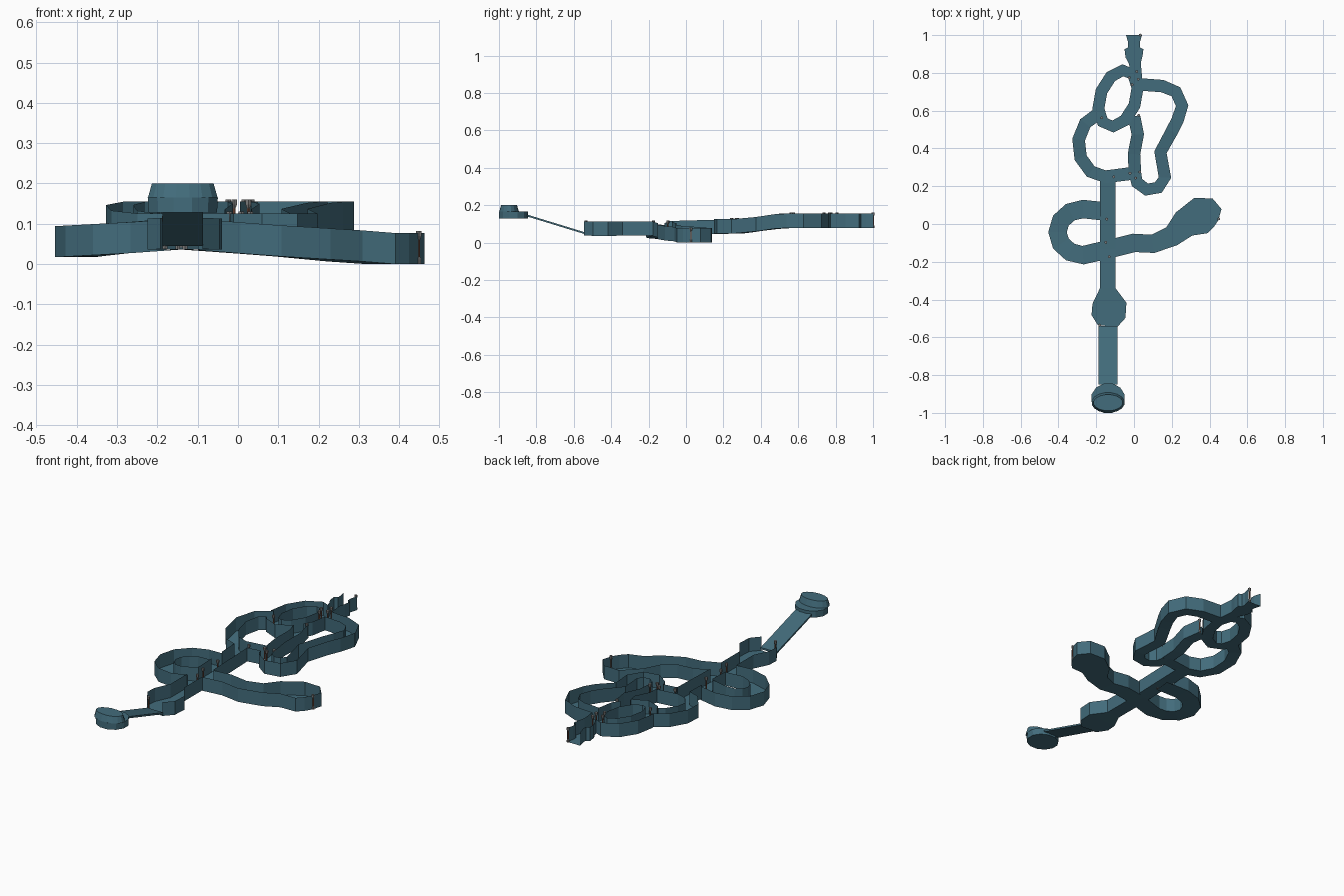
import bpy, bmesh, math
from mathutils import Vector

if "Cube" in bpy.data.objects:
    bpy.data.objects.remove(bpy.data.objects["Cube"])

WALL = 0.077


def material(name, col):
    m = bpy.data.materials.new(name)
    m.diffuse_color = (*col, 1)
    m.use_nodes = True
    m.node_tree.nodes["Principled BSDF"].inputs["Base Color"].default_value = m.diffuse_color
    return m


teal = material("teal stone", (0.055, 0.15, 0.2))
grey = material("grey stone", (0.2, 0.2, 0.2))
brown = material("brown wood", (0.2, 0.075, 0.045))


def finish(name, bm, mats):
    bmesh.ops.remove_doubles(bm, verts=bm.verts, dist=1e-5)
    me = bpy.data.meshes.new(name)
    bm.to_mesh(me)
    bm.free()
    for m in mats:
        me.materials.append(m)
    ob = bpy.data.objects.new(name, me)
    bpy.context.collection.objects.link(ob)


def floor_z(x, y):
    """Floor sinks sideways in the south and climbs in the north."""
    if y < .15:
        return max(0, .037 - .075 * abs(x + .14))
    t = min(max((y - .25) / .3, 0), 1)
    return .048 + .03 * t * t * (3 - 2 * t)


def arc(cx, cy, rx, ry, a0, a1, n, tilt=0):
    out = []
    for k in range(n + 1):
        a = math.radians(a0 + (a1 - a0) * k / n)
        p = Vector((rx * math.cos(a), ry * math.sin(a), 0))
        s, c = math.sin(tilt), math.cos(tilt)
        out.append((cx + p.x * c + p.y * s, cy - p.x * s + p.y * c))
    return out


def path(pts, width):
    """Centre line to (x, y, floor height, half width)."""
    return [(p[0], p[1], floor_z(p[0], p[1]), p[2] if len(p) > 2 else width) for p in pts]


hub, fork = (-.14, -.135), (.005, .27)
paths = {
    "main_corridor": path([(-.14, -.54, .052), (-.135, -.49, .09), (-.13, -.42, .09),
                           (-.14, -.34), hub, (-.14, .25)], .041),
    "west_loop": path([(-.14, .065)] + arc(-.27, -.043, .135, .122, 90, 270, 6) + [hub], .049),
    "east_branch": path([hub, (0, -.1), (.1, -.105), (.2, -.065, .055), (.265, 0, .075),
                         (.355, .045, .1), (.42, .06, .075), (.455, .05, .03)], .049),
    "north_ring": path(arc(-.085, .665, .095, .155, 70, 430, 10, .35), .032),
    "northwest_loop": path(arc(-.15, .42, .145, .17, 105, 270, 5) + [fork], .034),
    "middle_passage": path([(0, .57), (.02, .475), (0, .37), fork], .033),
    "northeast_loop": path([fork] + arc(.085, .26, .08, .08, 210, 350, 3) + [(.14, .38), (.2, .49)]
                           + arc(.15, .62, .105, .11, -40, 90, 3) + [(.02, .74)], .033),
    "north_exit": path([(.015, .74), (.005, .85), (0, .885, .045), (0, .925, .05),
                        (0, .935), (0, .96), (0, 1, .042)], .031),
}


def covered(p, own):
    """True when p lies on the floor of another corridor."""
    for name, pts in paths.items():
        if name == own:
            continue
        for a, b in zip(pts, pts[1:]):
            A, d = Vector(a[:2]), Vector((b[0] - a[0], b[1] - a[1]))
            t = (p.xy - A).dot(d) / d.length_squared
            if -.02 <= t <= 1.02 and (A + d * t - p.xy).length < a[3] + (b[3] - a[3]) * t - .0015:
                return True
    return False


def edges(pts):
    """Left and right border points of a corridor."""
    closed = (Vector(pts[0][:2]) - Vector(pts[-1][:2])).length < .001
    n, left, right = len(pts), [], []
    for i, p in enumerate(pts):
        a = pts[i - 1] if i else (pts[-2] if closed else p)
        b = pts[i + 1] if i < n - 1 else (pts[1] if closed else p)
        d = Vector((b[0] - a[0], b[1] - a[1])).normalized()
        nrm, c = Vector((-d.y, d.x, 0)), Vector(p[:3])
        left.append(c + nrm * p[3])
        right.append(c - nrm * p[3])
    return left, right


def wall(bm, a, b, own):
    """Wall strip, left open where another corridor joins."""
    up, steps = Vector((0, 0, WALL)), max(2, int((b - a).length / .006))
    start = None
    for k in range(steps + 1):
        hit = k == steps or covered(a.lerp(b, (k + .5) / steps), own)
        if not hit and start is None:
            start = k
        if hit and start is not None:
            p, q = a.lerp(b, start / steps), a.lerp(b, k / steps)
            bm.faces.new([bm.verts.new(v) for v in (p, q, q + up, p + up)])
            start = None


def lathe(name, rings, sides, mats, x, y, cap_bottom=False, band=None):
    """Stacked elliptical rings: y offset, z, x radius, y radius."""
    bm = bmesh.new()
    angles = [2 * math.pi * (k + .5) / sides for k in range(sides)]
    loops = [[bm.verts.new((x + rx * math.cos(a), y + oy + ry * math.sin(a), z)) for a in angles]
             for oy, z, rx, ry in rings]
    for i in range(len(loops) - 1):
        for k in range(sides):
            j = (k + 1) % sides
            f = bm.faces.new((loops[i][k], loops[i][j], loops[i + 1][j], loops[i + 1][k]))
            f.material_index = 1 if i == band else 0
    bm.faces.new(loops[-1])
    if cap_bottom:
        bm.faces.new(loops[0][::-1])
    finish(name, bm, mats)


# Corridors: floor plus both walls, small pillars at the junctions
for name, pts in paths.items():
    bm = bmesh.new()
    L, R = edges(pts)
    for i in range(len(pts) - 1):
        bm.faces.new([bm.verts.new(v) for v in (R[i], R[i + 1], L[i + 1], L[i])])
        wall(bm, L[i + 1], L[i], name)
        wall(bm, R[i], R[i + 1], name)
    if name == "east_branch":
        wall(bm, R[-1], L[-1], name)
    finish(name, bm, [teal])
    for tag, p in (("start", L[0].lerp(R[0], .1)), ("end", R[-1].lerp(L[-1], .1))):
        rings = [(0, p.z + h, r, r) for h, r in
                 ((0, .007), (.012, .007), (.018, .004), (.06, .004), (.07, .008), (.082, .008))]
        lathe(f"{name}_{tag}_pillar", rings, 6, [grey, brown], p.x, p.y, band=2)

# Sloping ramp
bm = bmesh.new()
bmesh.ops.create_cube(bm, size=1)
for v in bm.verts:
    south = v.co.y < 0
    v.co = Vector((-.137 + v.co.x * .1, -.85 if south else -.54,
                   (.145 if south else .05) + v.co.z * .01))
finish("ramp", bm, [teal])

# South end chamber with raised drum
lathe("end_chamber", [(0, .128, .088, .08), (0, .165, .09, .08)], 12, [teal], -.137, -.922, True)
lathe("raised_drum", [(0, .165, .088, .054), (0, .2, .078, .043)], 16, [teal], -.137, -.946)
